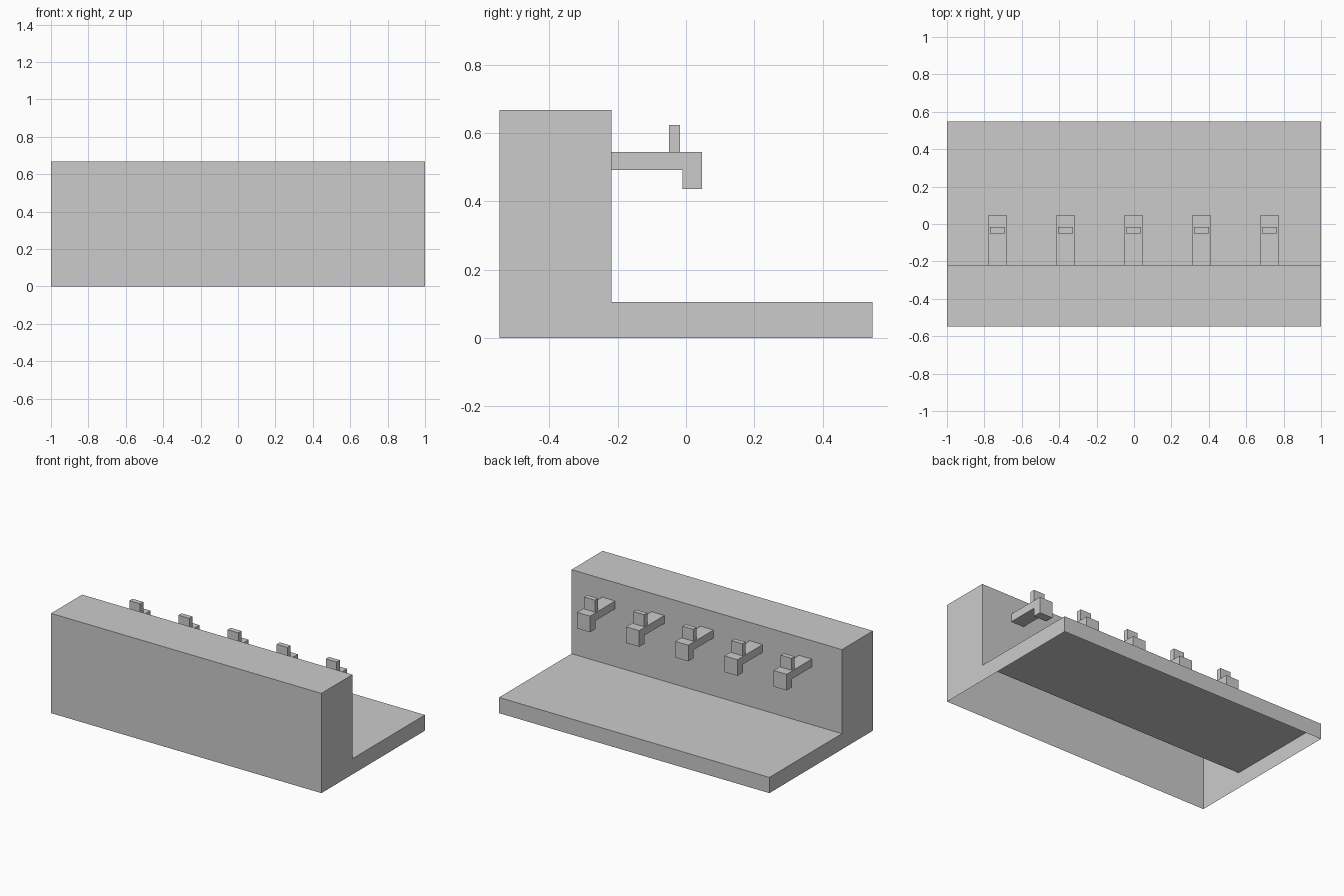
import bpy, bmesh

if "Cube" in bpy.data.objects:
    bpy.data.objects.remove(bpy.data.objects["Cube"])

def extrude_profile(name, profile, x0, x1, skip=()):
    """Sweep a (y, z) outline along x with flat ends; skip leaves edges open."""
    bm = bmesh.new()
    a = [bm.verts.new((x0, y, z)) for y, z in profile]
    b = [bm.verts.new((x1, y, z)) for y, z in profile]
    n = len(profile)
    bm.faces.new(a)
    bm.faces.new(b[::-1])
    for i in range(n):
        if i not in skip:
            j = (i + 1) % n
            bm.faces.new((a[j], a[i], b[i], b[j]))
    bmesh.ops.recalc_face_normals(bm, faces=bm.faces)
    mesh = bpy.data.meshes.new(name)
    bm.to_mesh(mesh)
    bm.free()
    obj = bpy.data.objects.new(name, mesh)
    bpy.context.collection.objects.link(obj)
    return obj

# L-shaped shell: tall wall and low shelf, open underneath
DEPTH, WALL_Y, WALL_H, BASE_H = 0.547, -0.219, 0.667, 0.105
extrude_profile("wall_and_base", [
    (-DEPTH, 0), (DEPTH, 0), (DEPTH, BASE_H),
    (WALL_Y, BASE_H), (WALL_Y, WALL_H), (-DEPTH, WALL_H)], -1, 1, skip={0})

# Row of five hooks: bent arm plus an upright peg
arm = [(WALL_Y, 0.491), (-0.01, 0.491), (-0.01, 0.436),
       (0.047, 0.436), (0.047, 0.544), (WALL_Y, 0.544)]
peg = [(-0.05, 0.544), (-0.017, 0.544), (-0.017, 0.624), (-0.05, 0.624)]
for i in range(5):
    x = -0.002 + (i - 2) * 0.3635
    extrude_profile(f"hook_arm_{i + 1}", arm, x - 0.048, x + 0.048, skip={5})
    extrude_profile(f"hook_peg_{i + 1}", peg, x - 0.04, x + 0.04, skip={0})
